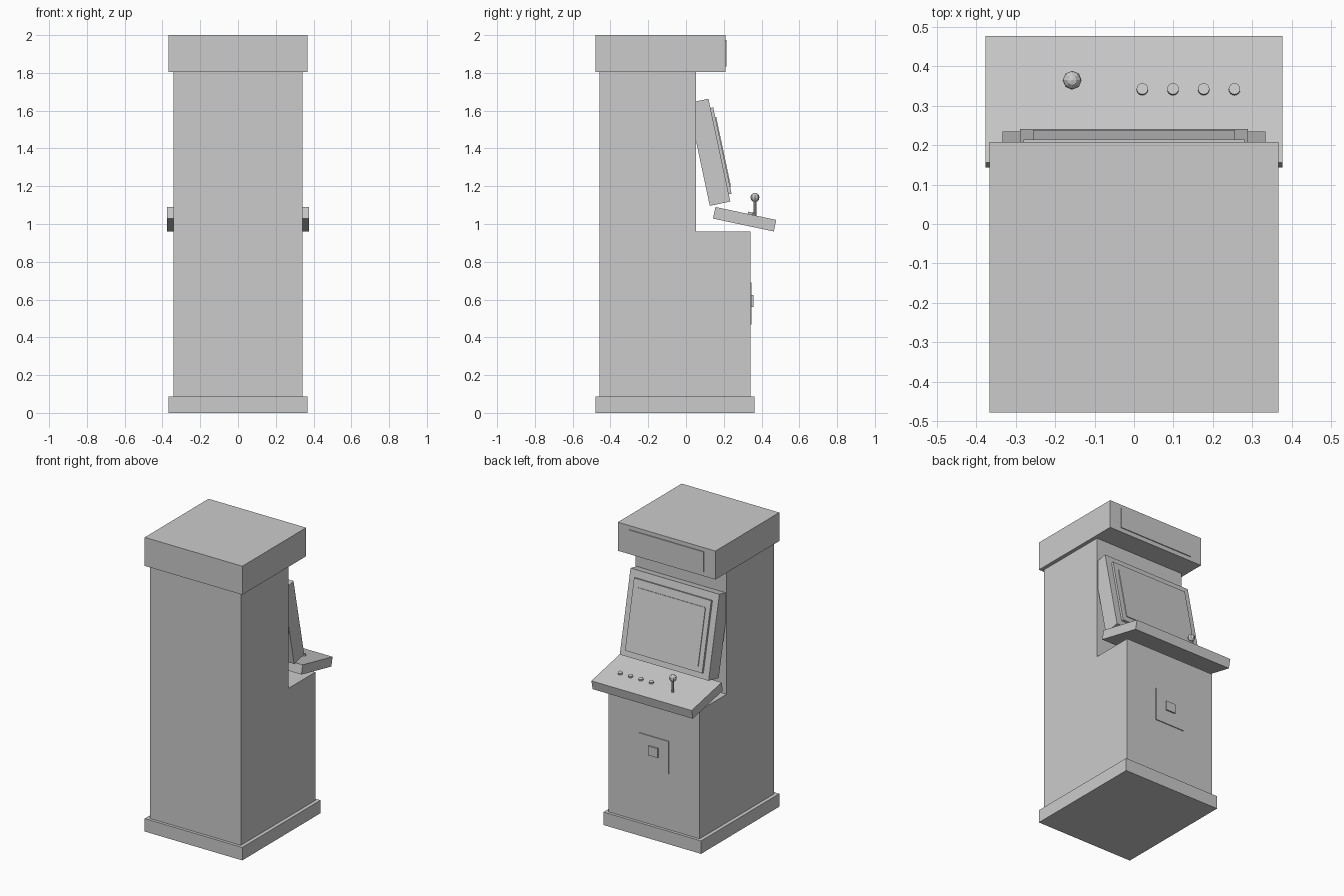
import bpy
import bmesh
from math import radians
from mathutils import Matrix, Vector

if "Cube" in bpy.data.objects:
    bpy.data.objects.remove(bpy.data.objects["Cube"], do_unlink=True)

TILT = radians(12)

grey = bpy.data.materials.new("plain_grey")
grey.use_nodes = True
grey.diffuse_color = (0.6, 0.6, 0.6, 1)
grey.node_tree.nodes["Principled BSDF"].inputs["Base Color"].default_value = (0.6, 0.6, 0.6, 1)


def finish(name, bm, matrix=None):
    bmesh.ops.recalc_face_normals(bm, faces=bm.faces)
    mesh = bpy.data.meshes.new(name)
    bm.to_mesh(mesh)
    bm.free()
    mesh.materials.append(grey)
    obj = bpy.data.objects.new(name, mesh)
    bpy.context.collection.objects.link(obj)
    if matrix:
        obj.matrix_world = matrix
    return obj


def box(name, half_x, y, z, matrix=None):
    """Box centred on x, spanning the given y and z ranges."""
    bm = bmesh.new()
    bmesh.ops.create_cube(bm, size=1)
    bmesh.ops.scale(bm, vec=(2 * half_x, y[1] - y[0], z[1] - z[0]), verts=bm.verts)
    bmesh.ops.translate(bm, vec=(0, sum(y) / 2, sum(z) / 2), verts=bm.verts)
    return finish(name, bm, matrix)


def cylinder(name, radius, height, sides, matrix):
    bm = bmesh.new()
    bmesh.ops.create_cone(bm, cap_ends=True, segments=sides, radius1=radius,
                          radius2=radius, depth=height)
    return finish(name, bm, matrix)


def extruded(name, half_x, profile):
    """Side profile in y and z, extruded across x."""
    bm = bmesh.new()
    face = bm.faces.new([bm.verts.new((-half_x, y, z)) for y, z in profile])
    new = bmesh.ops.extrude_face_region(bm, geom=[face])["geom"]
    verts = [v for v in new if isinstance(v, bmesh.types.BMVert)]
    bmesh.ops.translate(bm, vec=(2 * half_x, 0, 0), verts=verts)
    return finish(name, bm)


# Cabinet: plinth, stepped body, overhanging top and marquee plate
box("plinth", 0.367, (-0.478, 0.362), (0, 0.088))
extruded("cabinet_body", 0.342, [(-0.458, 0.088), (0.342, 0.088), (0.342, 0.96),
                                 (0.052, 0.96), (0.052, 1.806), (-0.458, 1.806)])
box("top_hood", 0.367, (-0.478, 0.208), (1.806, 2))
box("marquee_plate", 0.28, (0.205, 0.214), (1.835, 1.973))

# Screen unit, leaning back: local y is outward, local z is up the face
lean = Matrix.Translation((0, 0.119, 1.663)) @ Matrix.Rotation(TILT, 4, "X")
box("screen_housing", 0.334, (-0.111, 0), (-0.556, 0), lean)
box("screen_bezel", 0.29, (-0.01, 0.015), (-0.517, -0.05), lean)
box("screen_glass", 0.257, (0, 0.02), (-0.48, -0.102), lean)

# Control panel, sloping down to the player: local origin at its top rear edge
slope = Matrix.Translation((0, 0.156, 1.09)) @ Matrix.Rotation(-TILT, 4, "X")
box("control_panel", 0.377, (0, 0.329), (-0.0625, 0), slope)
for i in range(4):
    x = 0.021 + 0.078 * i
    cylinder(f"button_{i + 1}", 0.0145, 0.024, 16,
             slope @ Matrix.Translation((x, 0.189, 0)))

# Joystick
stick = Vector((-0.157, 0.365, 1.08))
cylinder("joystick_shaft", 0.008, 0.11, 8, Matrix.Translation(stick))
bm = bmesh.new()
bmesh.ops.create_uvsphere(bm, u_segments=8, v_segments=6, radius=0.024)
finish("joystick_ball", bm, Matrix.Translation((stick.x, stick.y, 1.141)))

# Coin door
box("coin_door", 0.112, (0.335, 0.348), (0.467, 0.69))
box("coin_slot", 0.035, (0.345, 0.357), (0.561, 0.624))
